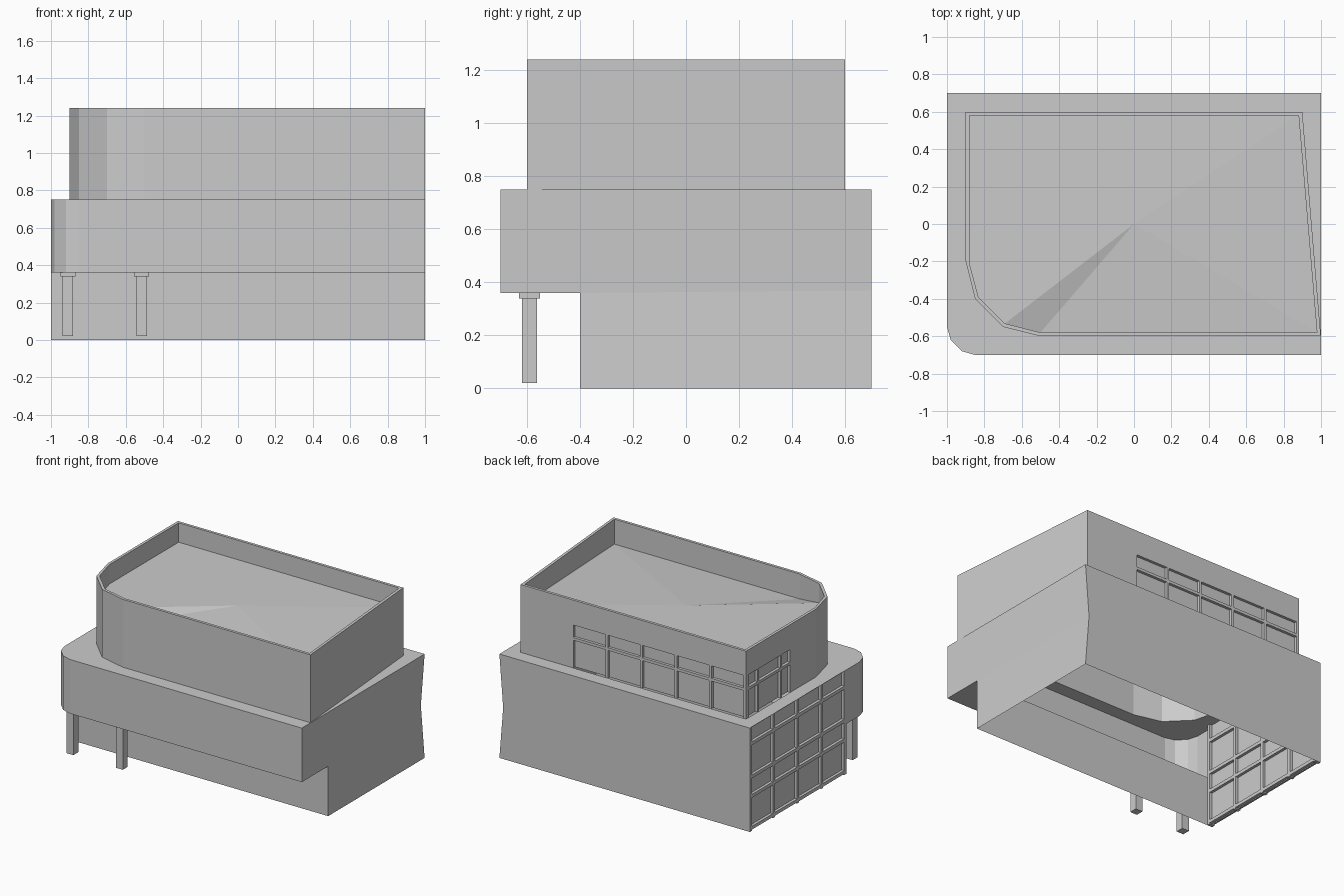
import bpy, bmesh

if "Cube" in bpy.data.objects:
    bpy.data.objects.remove(bpy.data.objects["Cube"])


def mesh_obj(name, polys):
    bm = bmesh.new()
    for p in polys:
        bm.faces.new([bm.verts.new(v) for v in p])
    bmesh.ops.remove_doubles(bm, verts=bm.verts, dist=1e-4)
    me = bpy.data.meshes.new(name)
    bm.to_mesh(me)
    bm.free()
    ob = bpy.data.objects.new(name, me)
    bpy.context.collection.objects.link(ob)
    return ob


def strip(pts, z0, z1):
    """Upright wall quads along a plan path."""
    return [[(*a, z0), (*b, z0), (*b, z1), (*a, z1)] for a, b in zip(pts, pts[1:])]


def box(name, x, y, z):
    """Box from three (min, max) ranges."""
    bot = [(x[0], y[0]), (x[1], y[0]), (x[1], y[1]), (x[0], y[1])]
    faces = strip(bot + bot[:1], *z)
    faces += [[(*p, z[1]) for p in bot], [(*p, z[0]) for p in reversed(bot)]]
    return mesh_obj(name, faces)


# Plan outlines, counter-clockwise from the back left
CURVE = [(-1, -.55), (-.98, -.62), (-.92, -.68), (-.85, -.7)]
OUTER = [(-1, .7)] + CURVE + [(1, -.7), (1, .7)]
PENT = [(-.9, .6), (-.9, -.2), (-.85, -.4), (-.7, -.55), (-.5, -.6), (.999, -.6), (.9, .6)]
INNER = [(-.88, .58), (-.88, -.21), (-.832, -.39), (-.69, -.532), (-.5, -.58), (.978, -.58), (.88, .58)]

# Main body: open-bottomed shell, overhanging front, pinched right wall
pinch = (.97, .7, .37)
walls = strip([(-1, -.4), (1, -.4)], 0, .36)
walls += strip([(-1, -.4)] + CURVE + [(1, -.7)], .36, .75)
walls += [
    [(1, -.4, 0), (1, .7, 0), pinch, (1, -.4, .36)],
    [(1, -.7, .36), (1, -.4, .36), pinch, (1, .7, .75), (1, -.7, .75)],
    [(1, .7, 0), (-1, .7, 0), (-1, .7, .75), (1, .7, .75), pinch],
    [(x, y, .36) for x, y in reversed([(-1, -.4)] + CURVE + [(1, -.7), (1, -.4)])],
]
mesh_obj("main_body", walls)

# Terrace: ring between the body outline and the upper storey
bm = bmesh.new()
edges = []
for loop in (OUTER, PENT):
    vs = [bm.verts.new((*p, .75)) for p in loop]
    edges += [bm.edges.new((vs[i - 1], vs[i])) for i in range(len(vs))]
bmesh.ops.triangle_fill(bm, edges=edges, use_beauty=True, normal=(0, 0, 1))
me = bpy.data.meshes.new("terrace")
bm.to_mesh(me)
bm.free()
bpy.context.collection.objects.link(bpy.data.objects.new("terrace", me))

# Upper storey: walls with a corner window opening, parapet and roof
WT = 1.08
upper = strip([(-.9, .08)] + PENT[1:] + [(.5, .6)], .75, WT)
upper += strip(PENT + PENT[:1], WT, 1.24)
rin = INNER + INNER[:1]
rout = PENT + PENT[:1]
upper += [[(*rout[i], 1.24), (*rout[i + 1], 1.24), (*rin[i + 1], 1.24), (*rin[i], 1.24)]
          for i in range(len(PENT))]
roof = [(x, y, 1.06 if y < -.55 else 1.1) for x, y in INNER]
rr = roof + roof[:1]
upper += [[(*rin[i + 1], rr[i + 1][2]), (*rin[i], rr[i][2]), (*rin[i], 1.24), (*rin[i + 1], 1.24)]
          for i in range(len(PENT))]
c = (0, 0, 1.1)
upper += [[rr[i], rr[i + 1], c] for i in range(len(roof))]
mesh_obj("upper_storey", upper)

# Glass panes
mesh_obj("left_glass", strip([(-.98, .7), (-.98, -.4)], 0, .75))
mesh_obj("upper_glass", strip([(.5, .58), (-.88, .58), (-.88, .08)], .75, WT))

# Tall left window bars
for y in (.688, .425, .15, -.125, -.388):
    box("left_mullion", (-1, -.96), (y - .012, y + .012), (0, .75))
for z in (.02, .25, .39, .63):
    box("left_transom", (-1, -.96), (-.4, .7), (z - .012, z + .012))

# Upper corner window bars
for i in range(6):
    x = .49 - i * .276
    box("back_mullion", (x - .01, x + .01), (.565, .6), (.75, WT))
for y in (.46, .2, .09):
    box("side_mullion", (-.9, -.865), (y - .01, y + .01), (.75, WT))
for z in (.96, 1.07):
    box("back_transom", (-.9, .5), (.565, .6), (z - .01, z + .01))
    box("side_transom", (-.9, -.865), (.08, .6), (z - .01, z + .01))

# Columns under the overhang
for x in (-.91, -.515):
    box("column", (x - .028, x + .028), (-.618, -.562), (.02, .345))
    box("column_cap", (x - .04, x + .04), (-.63, -.55), (.34, .36))
